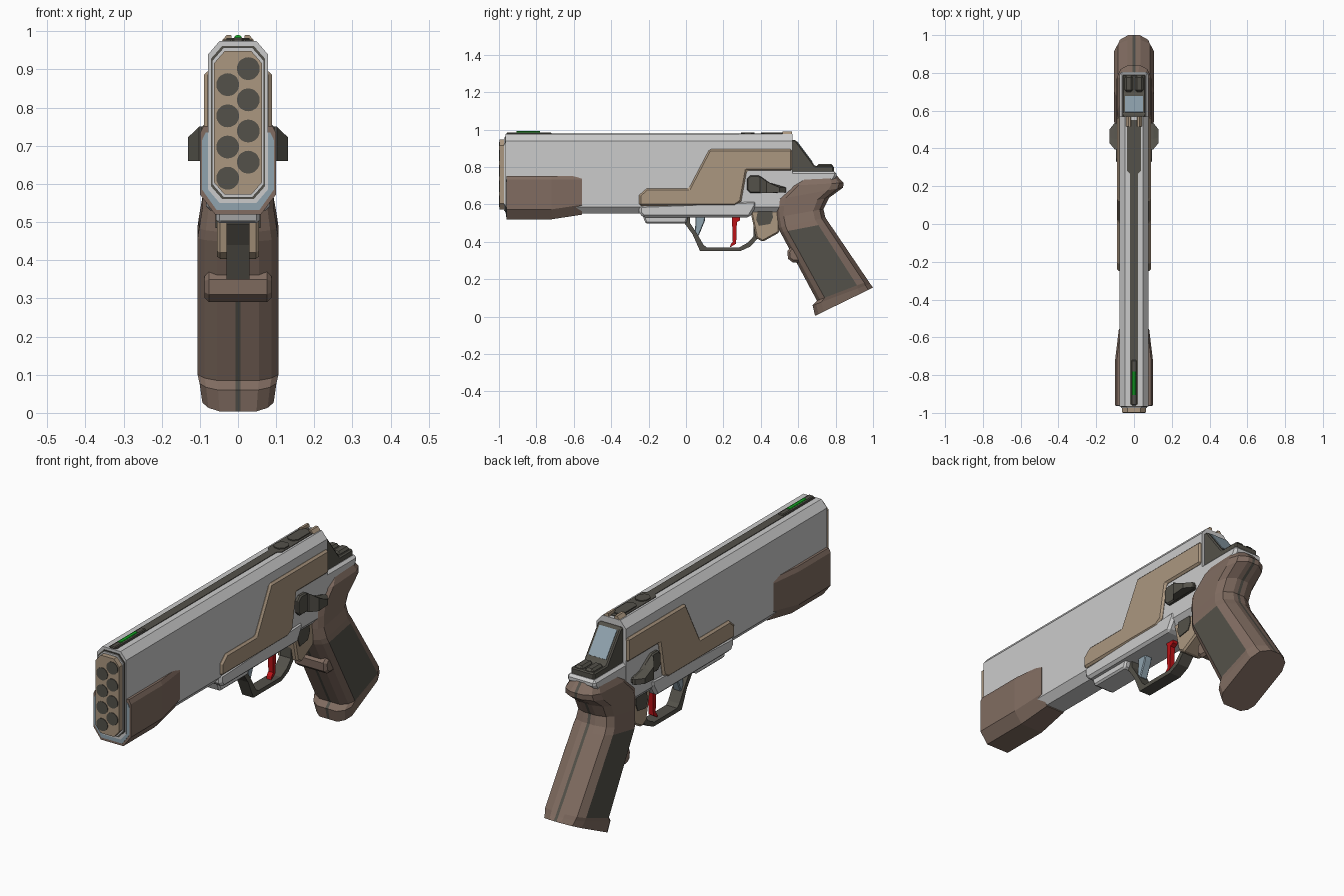
import bpy, bmesh, math

if "Cube" in bpy.data.objects:
    bpy.data.objects.remove(bpy.data.objects["Cube"])

def colour(name, r, g, b):
    m = bpy.data.materials.new(name)
    m.diffuse_color = (r, g, b, 1)
    m.use_nodes = True
    m.node_tree.nodes["Principled BSDF"].inputs["Base Color"].default_value = m.diffuse_color
    return m

GREY = colour("light_grey", .60, .60, .60)
TAN = colour("tan", .41, .31, .215)
BROWN = colour("brown", .22, .152, .12)
DARK = colour("dark_grey", .088, .083, .068)
BLUE = colour("pale_blue", .28, .37, .43)
RED = colour("red", .50, .006, .008)
GREEN = colour("green", .008, .45, .02)

def loft(name, rings, mat, bevel=0):
    """Skin a list of closed rings of 3D points and cap both ends."""
    bm = bmesh.new()
    rows = [[bm.verts.new(p) for p in r] for r in rings]
    n = len(rows[0])
    for a, b in zip(rows, rows[1:]):
        for i in range(n):
            j = (i + 1) % n
            bm.faces.new((a[i], a[j], b[j], b[i]))
    bm.faces.new(rows[0])
    bm.faces.new(rows[-1][::-1])
    bmesh.ops.recalc_face_normals(bm, faces=bm.faces)
    me = bpy.data.meshes.new(name)
    bm.to_mesh(me)
    bm.free()
    me.materials.append(mat)
    ob = bpy.data.objects.new(name, me)
    bpy.context.collection.objects.link(ob)
    if bevel:
        mod = ob.modifiers.new("chamfer", 'BEVEL')
        mod.width, mod.segments, mod.limit_method = bevel, 1, 'ANGLE'
        mod.angle_limit = math.radians(50)
    return ob

def prism(name, pts, hw, mat, bevel=0):
    """Side profile (y, z) extruded across the full width."""
    return loft(name, [[(x, y, z) for y, z in pts] for x in (-hw, hw)], mat, bevel)

def box(name, x0, x1, y0, y1, z0, z1, mat, bevel=0):
    pts = [(y0, z0), (y1, z0), (y1, z1), (y0, z1)]
    return loft(name, [[(x, y, z) for y, z in pts] for x in (x0, x1)], mat, bevel)

def octagon(hw, z0, z1, c, d):
    half = [(hw - c, z0), (hw, z0 + d), (hw, z1 - d), (hw - c, z1)]
    return half + [(-x, z) for x, z in half[::-1]]

def along_y(name, ring, y0, y1, mat):
    return loft(name, [[(x, y, z) for x, z in ring] for y in (y0, y1)], mat)

# Slide and stepped muzzle rim
along_y("slide", octagon(.078, .55, .975, .03, .035), -.965, .57, GREY)
along_y("muzzle_gap", octagon(.071, .56, .962, .03, .034), -.968, -.95, DARK)
along_y("muzzle_rim", octagon(.068, .565, .957, .03, .034), -.973, -.95, GREY)
along_y("muzzle_block", octagon(.063, .572, .948, .028, .032), -.997, -.95, TAN)

# Eight staggered bores
for i in range(8):
    cx, cz = ((-.027, .615 + .0817 * (i // 2)) if i % 2 == 0
              else (.027, .657 + .0817 * (i // 2)))
    ring = [(cx + .03 * math.cos(k * math.tau / 20), cz + .03 * math.sin(k * math.tau / 20))
            for k in range(20)]
    along_y("bore", ring, -1.0, -.99, DARK)

# Flared fore guard with liner at its front
def guard_ring(y, hw, z0, z1):
    half = [(hw * .6, z0), (hw, z0 + .053), (hw, z1 - .02), (hw * .9, z1)]
    return [(x, y, z) for x, z in half + [(-x, z) for x, z in half[::-1]]]

loft("fore_guard", [guard_ring(-.961, .1, .52, .752), guard_ring(-.72, .1, .52, .752),
                    guard_ring(-.555, .08, .545, .752)], BROWN)
loft("guard_liner", [guard_ring(-.9635, .094, .532, .735),
                     guard_ring(-.95, .094, .532, .735)], BLUE)

# Lower frame, rail and rear frame
prism("lower_frame", [(-.25, .595), (-.25, .555), (-.23, .53), (.34, .53),
                      (.375, .59), (.375, .62)], .084, GREY, .012)
prism("rail", [(-.24, .56), (-.215, .497), (0, .497), (.02, .56)], .057, GREY, .008)
box("rail_slot", -.045, .045, -.218, -.2, .503, .513, DARK)
prism("rear_frame", [(.2, .55), (.34, .55), (.375, .59), (.5, .61), (.72, .62),
                     (.805, .75), (.805, .776), (.2, .776)], .076, GREY, .012)

# Stepped side panels
prism("side_panel", [(-.25, .592), (-.25, .65), (-.21, .685), (.015, .685), (.125, .895),
                     (.568, .895), (.568, .78), (.325, .78), (.295, .615), (.26, .592)],
      .089, TAN, .009)

# Rear housing with sloped display
prism("rear_housing", [(.55, .945), (.585, .945), (.69, .805), (.79, .805),
                       (.79, .76), (.55, .76)], .062, DARK, .006)
prism("display", [(.594, .938), (.678, .826), (.674, .823), (.590, .935)], .047, BLUE)
for s in (-1, 1):
    box("rear_button", *sorted((s * .005, s * .05)), .70, .785, .79, .817, DARK, .01)

# Top strip, plates and sights
box("top_groove", -.02, .02, -.955, .27, .96, .978, DARK)
def plate(name, y0, y1, hw, z, mat):
    c = hw * .6
    half = [(hw - c, y0), (hw, y0 + c), (hw, y1 - c), (hw - c, y1)]
    ring = half + [(-x, y) for x, y in half[::-1]]
    return loft(name, [[(x, y, h) for x, y in ring] for h in (z - .008, z)], mat)

plate("top_plate", .26, .55, .038, .978, DARK)
plate("round_button", .295, .365, .03, .983, DARK)
plate("oval_button", .40, .53, .028, .983, DARK)
box("front_sight_base", -.014, .014, -.96, -.72, .965, .984, DARK, .004)
along_y("front_sight_rod", [(.011 * math.cos(k * math.pi / 4), .98 + .011 * math.sin(k * math.pi / 4))
                            for k in range(8)], -.905, -.78, GREEN)
for s in (-1, 1):
    loft("rear_sight", [[(s * x, y, z) for x, z in
                         ((.012, .96), (.05, .96), (.045, .972), (.03, .99), (.018, .99))]
                        for y in (.515, .568)], TAN)

# Grip: lofted rings of (front, back, half width scale)
SECT = [((.63, .755), (.80, .76), .62), ((.56, .70), (.842, .715), .84),
        ((.48, .625), (.84, .69), .88), ((.48, .585), (.765, .635), .88),
        ((.485, .53), (.735, .575), .88), ((.495, .475), (.745, .53), .96),
        ((.505, .45), (.765, .50), 1), ((.70, .085), (.975, .19), 1),
        ((.677, .06), (.985, .175), .95), ((.69, .004), (1.0, .155), .88)]
SHAPE = [(0, .007), (0, .055), (.06, .088), (.15, .106), (.78, .106),
         (.92, .085), (1, .035), (1, .007)]
rings = []
for (fy, fz), (by, bz), w in SECT:
    half = [(x if x < .01 else x * w, fy + (by - fy) * t, fz + (bz - fz) * t) for t, x in SHAPE]
    rings.append(half + [(-x, y, z) for x, y, z in half[::-1]])
grip = loft("grip", rings, BROWN)
grip.data.materials.append(DARK)
for f in grip.data.polygons:
    c, nrm = f.center, f.normal
    side_panel = abs(nrm.x) > .95 and f.area > .05
    stripe = len(f.vertices) == 4 and abs(c.x) < .001 and (nrm.y > 0 or c.z < .3)
    if side_panel or stripe:
        f.material_index = 1
prism("finger_ridge", [(.56, .37), (.542, .35), (.545, .31), (.57, .29), (.64, .29), (.63, .37)],
      .088, BROWN, .012)

# Trigger guard loop, trigger and front lever
prism("trigger_guard", [(-.005, .54), (-.005, .495), (.035, .44), (.075, .35), (.10, .35),
                        (.29, .35), (.345, .375), (.385, .42), (.385, .54),
                        (.362, .54), (.362, .43), (.33, .395), (.285, .37), (.11, .37),
                        (.093, .385), (.055, .45), (.022, .5), (.022, .54)], .03, DARK)
prism("trigger", [(.245, .55), (.29, .55), (.29, .515), (.272, .505), (.268, .39),
                  (.235, .37), (.238, .385), (.25, .40)], .013, RED)
prism("front_lever", [(.05, .545), (.105, .545), (.10, .51), (.067, .43), (.045, .44),
                      (.05, .49)], .02, BLUE, .004)

# Block joining guard and grip, with inset plates
prism("guard_block", [(.365, .58), (.345, .56), (.375, .42), (.41, .40), (.50, .45),
                      (.50, .60)], .055, TAN, .008)
prism("block_plate", [(.385, .57), (.375, .52), (.39, .485), (.45, .495), (.465, .53),
                      (.46, .575)], .059, DARK)

# Thumb levers on both sides
BASE = [(.325, .68), (.345, .66), (.40, .66), (.53, .663), (.53, .69), (.47, .70),
        (.405, .745), (.385, .755), (.345, .755), (.325, .735)]
prism("lever_base", BASE, .095, DARK, .006)
for s in (-1, 1):
    inner = [(.395, .75), (.45, .715), (.535, .69), (.535, .664), (.395, .66)]
    outer = [(.43, .722), (.46, .708), (.50, .69), (.50, .664), (.43, .66)]
    loft("thumb_lever", [[(s * .09, y, z) for y, z in inner], [(s * .102, y, z) for y, z in inner],
                         [(s * .131, y, z) for y, z in outer]], DARK)
